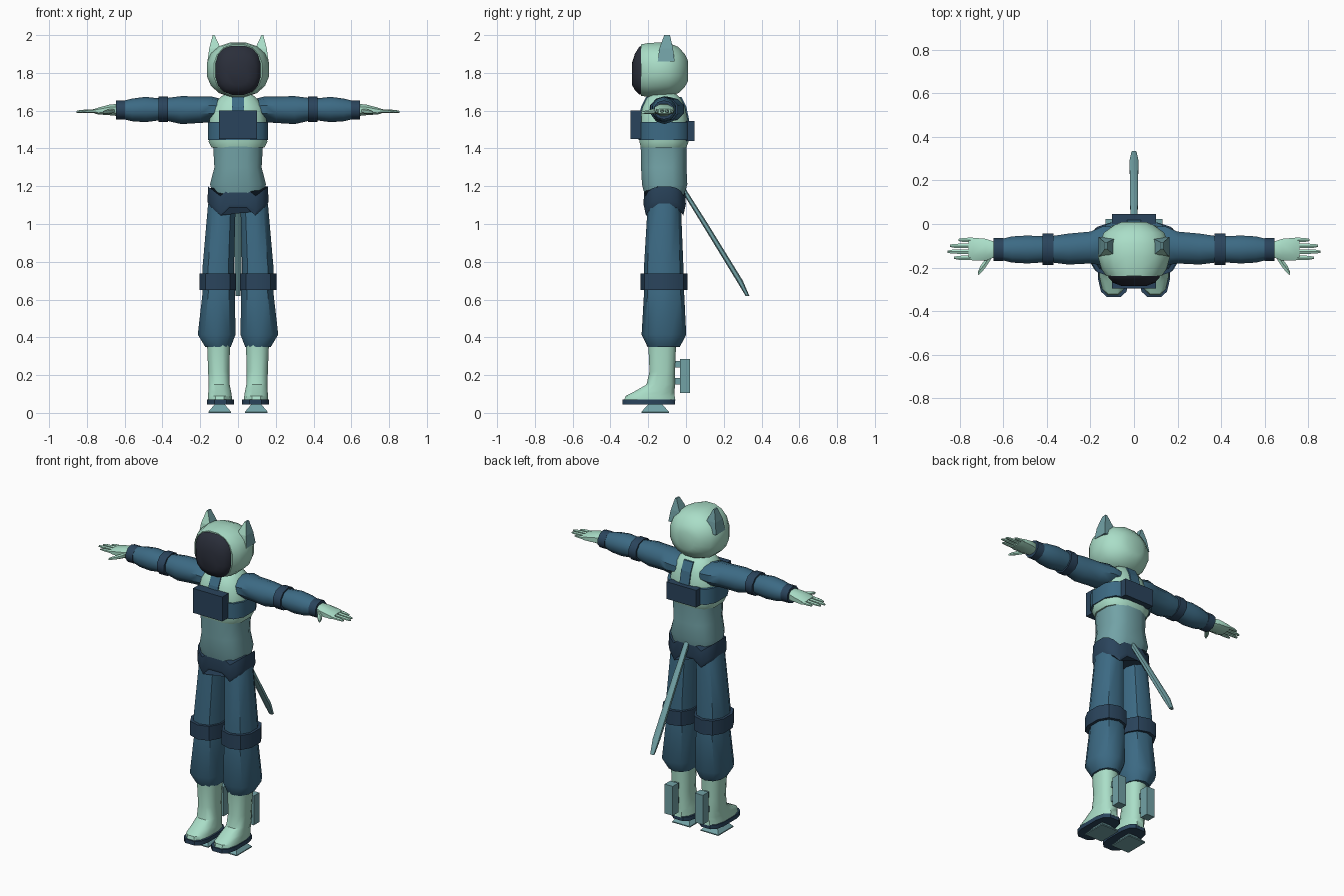
import bpy, bmesh, math


def material(name, srgb):
    m = bpy.data.materials.new(name)
    lin = [((c / 255 + 0.055) / 1.055) ** 2.4 for c in srgb]
    m.diffuse_color = (*lin, 1)
    return m


MINT = material("mint", (170, 222, 200))
BLUE = material("suit blue", (60, 106, 132))
NAVY = material("dark navy", (42, 68, 92))
TEAL = material("grey teal", (114, 162, 166))
BLACK = material("visor black", (42, 46, 58))


def finish(name, bm, mat, angle):
    bmesh.ops.recalc_face_normals(bm, faces=bm.faces)
    me = bpy.data.meshes.new(name)
    bm.to_mesh(me)
    bm.free()
    ob = bpy.data.objects.new(name, me)
    bpy.context.collection.objects.link(ob)
    me.materials.append(mat)
    bpy.ops.object.select_all(action='DESELECT')
    ob.select_set(True)
    bpy.context.view_layer.objects.active = ob
    if angle:
        bpy.ops.object.shade_smooth_by_angle(angle=math.radians(angle))
    return ob


def loft(name, axis, sections, mat, n=8, power=2.0, s=1, angle=40, warp=None):
    """Skin superellipse rings; each section is (t, cu, cv, ru, rv)."""
    ang = [2 * math.pi * (i + 0.5) / n for i in range(n)]
    f = lambda c: math.copysign(abs(c) ** (2 / power), c)
    us, vs = [f(math.cos(a)) for a in ang], [f(math.sin(a)) for a in ang]
    mu, mv = max(map(abs, us)), max(map(abs, vs))
    bm = bmesh.new()
    rings = []
    for t, cu, cv, ru, rv in sections:
        ring = []
        for a, b in zip(us, vs):
            u, v = cu + ru * a / mu, cv + rv * b / mv
            x, y, z = {'x': (t, u, v), 'y': (u, t, v), 'z': (u, v, t)}[axis]
            if warp:
                z += warp(x)
            ring.append(bm.verts.new((x * s, y, z)))
        rings.append(ring)
    for r0, r1 in zip(rings, rings[1:]):
        for i in range(n):
            j = (i + 1) % n
            bm.faces.new((r0[i], r0[j], r1[j], r1[i]))
    bm.faces.new(rings[0])
    bm.faces.new(rings[-1])
    return finish(name, bm, mat, angle)


def box(name, x, y, z, mat):
    cx, cy = sum(x) / 2, sum(y) / 2
    rx, ry = (x[1] - x[0]) / 2, (y[1] - y[0]) / 2
    return loft(name, 'z', [(z[0], cx, cy, rx, ry), (z[1], cx, cy, rx, ry)], mat, n=4, angle=0)


# Helmet and visor, lofted from back to front
loft("helmet", 'y', [(0.01, 0, 1.81, .055, .055), (-.005, 0, 1.813, .09, .085),
                     (-.04, 0, 1.815, .138, .122), (-.09, 0, 1.817, .16, .141),
                     (-.15, 0, 1.817, .165, .144), (-.205, 0, 1.815, .15, .142),
                     (-.238, 0, 1.815, .128, .136)], MINT, n=16, power=2.25)
loft("visor", 'y', [(-.232, 0, 1.815, .12, .132), (-.247, 0, 1.812, .117, .126),
                    (-.27, 0, 1.805, .095, .098), (-.285, 0, 1.795, .055, .06)],
     BLACK, n=16, power=2.6)

# Torso: belly, chest, harness
loft("belly", 'z', [(1.12, 0, -.115, .125, .095), (1.21, 0, -.113, .148, .12),
                    (1.30, 0, -.118, .125, .12), (1.42, 0, -.118, .132, .122)],
     TEAL, n=12, power=2.7)
loft("chest", 'z', [(1.405, 0, -.118, .14, .12), (1.435, 0, -.117, .155, .13),
                    (1.55, 0, -.118, .15, .128), (1.62, 0, -.118, .135, .112),
                    (1.665, 0, -.118, .10, .09), (1.69, 0, -.118, .07, .065)],
     MINT, n=12, power=2.6)
loft("chest_band", 'z', [(1.445, 0, -.115, .16, .137), (1.54, 0, -.115, .16, .137)],
     BLUE, n=12, power=3)
box("front_pack", (-.1, .1), (-.295, -.235), (1.45, 1.6), NAVY)
box("back_pack", (-.1, .1), (0, .045), (1.44, 1.545), NAVY)

# Harness strap running over the chest, extruded from a side profile
bm = bmesh.new()
prof = [(-.256, 1.5), (-.253, 1.55), (-.238, 1.62), (-.212, 1.672),
        (-.024, 1.672), (.002, 1.62), (.017, 1.55), (.02, 1.5)]
face = bm.faces.new([bm.verts.new((-.032, y, z)) for y, z in prof])
ext = bmesh.ops.extrude_face_region(bm, geom=[face])['geom']
bmesh.ops.translate(bm, vec=(.064, 0, 0),
                    verts=[g for g in ext if isinstance(g, bmesh.types.BMVert)])
finish("harness_strap", bm, BLUE, 0)

# Hip belt dips over each thigh and rises at the crotch
loft("hip_belt", 'z', [(1.1, 0, -.113, .152, .106), (1.12, 0, -.113, .162, .112),
                       (1.2, 0, -.113, .158, .108)], NAVY, n=20, power=3,
     warp=lambda x: -.055 * max(0, 1 - abs(abs(x) - .09) / .07) + .03 * max(0, 1 - abs(x) / .06))

# Tail
loft("tail", 'z', [(1.2, 0, -.025, .014, .014), (1.0, 0, .1, .018, .016),
                   (.7, 0, .284, .02, .017), (.62, 0, .325, .012, .01)],
     TEAL, n=8, power=3)

for side, s in (("left", 1), ("right", -1)):
    # Ear
    loft(side + "_ear", 'z', [(1.86, .115, -.105, .047, .045), (1.93, .122, -.105, .03, .036),
                              (2.0, .129, -.1, .005, .015)], TEAL, n=4, s=s, angle=0)
    # front face of the ear is pale
    ear = bpy.context.object
    ear.data.materials.append(MINT)
    for p in ear.data.polygons:
        p.material_index = int(p.normal.y < -.7)

    # Arm: sleeves, bands
    loft(side + "_upper_sleeve", 'x', [(.08, -.1, 1.605, .085, .055), (.14, -.1, 1.607, .09, .068),
                                       (.2, -.108, 1.605, .073, .07), (.3, -.115, 1.603, .071, .074),
                                       (.38, -.116, 1.607, .06, .06)], BLUE, n=10, s=s)
    loft(side + "_elbow_band", 'x', [(.37, -.116, 1.607, .073, .067), (.42, -.116, 1.607, .073, .067)],
         NAVY, n=10, s=s)
    loft(side + "_forearm_sleeve", 'x', [(.415, -.116, 1.607, .06, .058), (.49, -.117, 1.606, .064, .067),
                                         (.56, -.117, 1.604, .06, .06), (.61, -.117, 1.604, .048, .048)],
         BLUE, n=10, s=s)
    loft(side + "_wrist_band", 'x', [(.598, -.117, 1.604, .053, .051), (.645, -.117, 1.604, .053, .051)],
         NAVY, n=10, s=s)

    # Hand with four fingers and a thumb
    loft(side + "_palm", 'x', [(.64, -.117, 1.604, .036, .032), (.68, -.118, 1.604, .05, .028),
                               (.74, -.115, 1.598, .052, .018), (.76, -.115, 1.597, .045, .012)],
         MINT, n=8, power=2.6, s=s)
    for k, (y, tip) in enumerate(((-.073, .805), (-.1, .845), (-.127, .855), (-.155, .825))):
        loft(f"{side}_finger_{k + 1}", 'x', [(.74, y, 1.598, .011, .011), (tip - .02, y, 1.596, .009, .008),
                                             (tip, y, 1.594, .005, .005)], MINT, n=6, s=s)
    loft(side + "_thumb", 'x', [(.655, -.14, 1.598, .02, .016), (.685, -.185, 1.594, .02, .013),
                                (.705, -.21, 1.592, .017, .01), (.716, -.227, 1.59, .008, .007)],
         MINT, n=6, s=s)

    # Trouser leg and knee band
    loft(side + "_thigh", 'z', [(.72, .105, -.118, .085, .106), (.78, .104, -.118, .083, .104),
                                (1.1, .086, -.115, .073, .088), (1.16, .08, -.115, .065, .08)],
         BLUE, n=10, power=2.2, s=s)
    loft(side + "_knee_band", 'z', [(.65, .107, -.117, .097, .124), (.738, .107, -.117, .097, .124)],
         NAVY, n=10, power=2.3, s=s)
    loft(side + "_trouser_cuff", 'z', [(.35, .106, -.118, .068, .086), (.415, .113, -.117, .1, .118),
                                       (.64, .102, -.116, .085, .106), (.67, .102, -.116, .085, .106)],
         BLUE, n=10, power=2.2, s=s)

    # Boot, sole, foot block and heel thruster
    loft(side + "_boot", 'z', [(.065, .096, -.192, .064, .136), (.09, .096, -.19, .063, .13),
                               (.115, .097, -.165, .06, .105), (.15, .1, -.134, .056, .075),
                               (.22, .102, -.126, .056, .067), (.37, .103, -.126, .061, .074)],
         MINT, n=12, power=2.6, s=s)
    loft(side + "_sole", 'z', [(.045, .093, -.196, .071, .139), (.07, .093, -.196, .071, .139)],
         NAVY, n=12, power=3.2, s=s)
    loft(side + "_foot_block", 'z', [(0, .097, -.163, .06, .073), (.006, .097, -.163, .06, .073),
                                     (.047, .097, -.163, .025, .035)], TEAL, n=4, s=s, angle=0)
    xs = sorted((.075 * s, .13 * s))
    box(side + "_heel_tank", xs, (-.032, .022), (.105, .285), TEAL)
    for k, z in enumerate((.15, .24)):
        box(f"{side}_heel_bracket_{k + 1}", sorted((.088 * s, .117 * s)), (-.07, -.03), (z, z + .035), TEAL)
